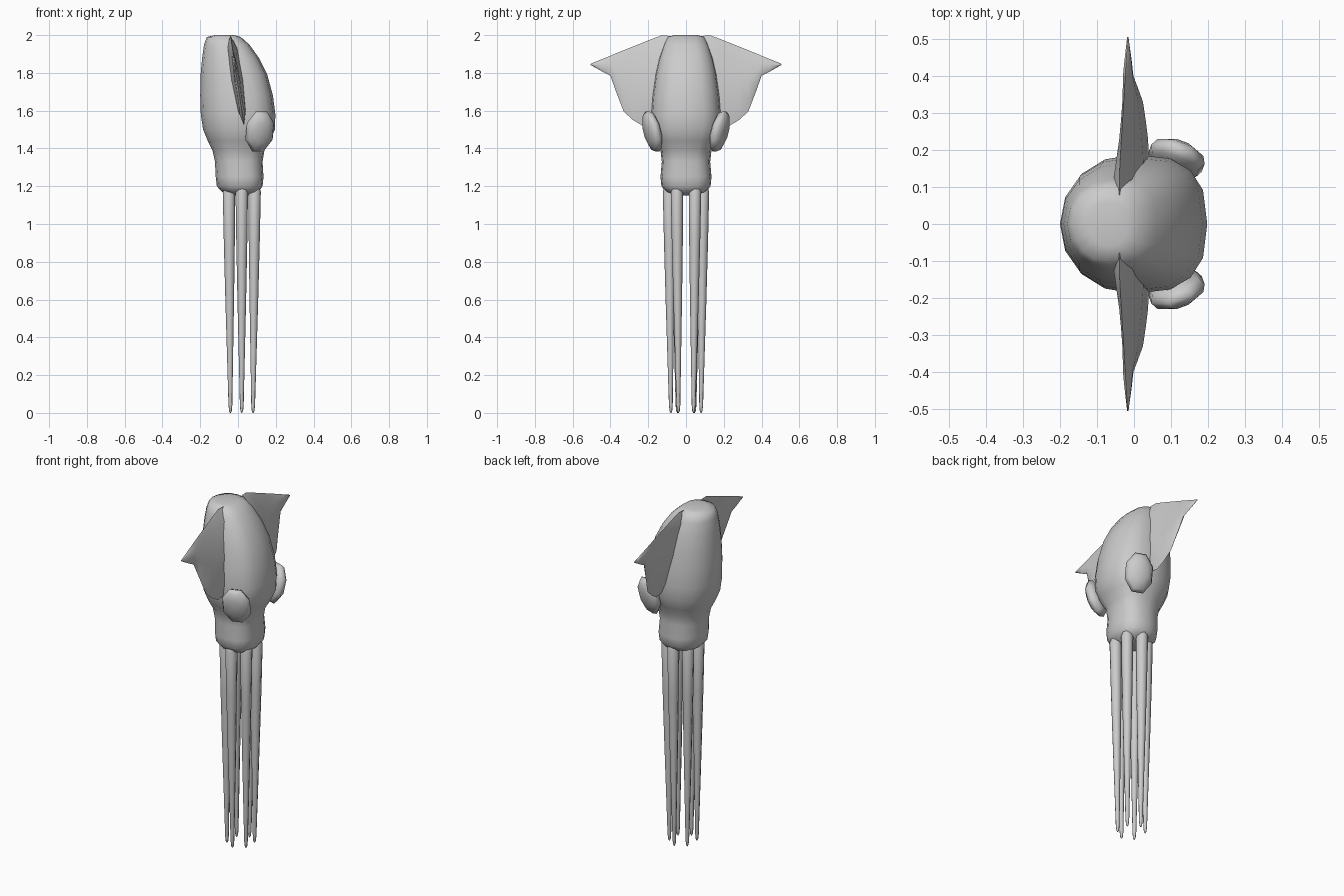
import bpy, bmesh, math
from mathutils import Vector, Matrix

if "Cube" in bpy.data.objects:
    bpy.data.objects.remove(bpy.data.objects["Cube"])

skin = bpy.data.materials.new("pale_grey")
skin.diffuse_color = (0.6, 0.6, 0.6, 1)
skin.use_nodes = True
skin.node_tree.nodes["Principled BSDF"].inputs["Base Color"].default_value = skin.diffuse_color


def finish(name, bm, angle=180):
    bmesh.ops.recalc_face_normals(bm, faces=bm.faces[:])
    mesh = bpy.data.meshes.new(name)
    bm.to_mesh(mesh)
    bm.free()
    mesh.materials.append(skin)
    obj = bpy.data.objects.new(name, mesh)
    bpy.context.collection.objects.link(obj)
    bpy.ops.object.select_all(action='DESELECT')
    obj.select_set(True)
    bpy.context.view_layer.objects.active = obj
    bpy.ops.object.shade_smooth_by_angle(angle=math.radians(angle))
    return obj


def loft(name, rings, angle=180):
    """Skin a list of equal-length point rings and cap both ends."""
    bm = bmesh.new()
    rows = [[bm.verts.new(p) for p in ring] for ring in rings]
    n = len(rows[0])
    for a, b in zip(rows, rows[1:]):
        for i in range(n):
            j = (i + 1) % n
            bm.faces.new((a[i], a[j], b[j], b[i]))
    for row in (rows[0], rows[-1]):
        bm.faces.new(row)
    return finish(name, bm, angle)


def power(v, e):
    return math.copysign(abs(v) ** e, v)


# Mantle and head: z, back x, belly x, half width
body_rows = [
    (2.00, -0.12, -0.02, 0.06), (1.99, -0.165, 0.015, 0.10),
    (1.95, -0.18, 0.06, 0.12), (1.88, -0.19, 0.11, 0.145),
    (1.79, -0.198, 0.155, 0.165), (1.68, -0.20, 0.185, 0.18),
    (1.58, -0.197, 0.198, 0.188), (1.50, -0.185, 0.195, 0.183),
    (1.44, -0.16, 0.17, 0.162), (1.39, -0.135, 0.14, 0.135),
    (1.33, -0.122, 0.13, 0.128), (1.25, -0.118, 0.135, 0.135),
    (1.20, -0.112, 0.13, 0.13), (1.17, -0.085, 0.11, 0.105),
    (1.15, -0.03, 0.06, 0.05),
]
rings = []
for z, back, belly, w in body_rows:
    c, h = (back + belly) / 2, (belly - back) / 2
    ring = []
    for i in range(16):
        t = math.tau * i / 16
        e = 0.75 if math.cos(t) > 0 else 0.95
        ring.append((c + h * power(math.cos(t), e),
                     w * power(math.sin(t), e), z))
    rings.append(ring)
loft("body", rings)

# Fin stations: y, top z, bottom z, half thickness
fin_rows = [
    (0.06, 1.995, 1.60, 0.040), (0.13, 1.998, 1.56, 0.034),
    (0.18, 1.98, 1.53, 0.028), (0.23, 1.96, 1.52, 0.022),
    (0.28, 1.94, 1.55, 0.018), (0.33, 1.92, 1.595, 0.015),
    (0.37, 1.904, 1.70, 0.013), (0.40, 1.891, 1.785, 0.012),
    (0.44, 1.875, 1.805, 0.009), (0.505, 1.848, 1.842, 0.002),
]
for side, label in ((1, "left"), (-1, "right")):
    rings = []
    for y, top, bottom, thick in fin_rows:
        ring = []
        for i in range(8):
            t = math.tau * i / 8
            z = (top + bottom) / 2 + (top - bottom) / 2 * math.cos(t)
            x = -0.04 + 0.15 * (2 - z) + thick * math.sin(t)
            ring.append((x, side * y, z))
        rings.append(ring)
    loft("fin_" + label, rings, 80)

# Eyes: flattened faceted spheres turned outward, forward and down
for side, label in ((1, "left"), (-1, "right")):
    n = Vector((0.33, side * 0.9, -0.25)).normalized()
    up = (Vector((0, 0, 1)) - n * n.z).normalized()
    across = up.cross(n)
    turn = Matrix((across, up, n)).transposed().to_4x4()
    bm = bmesh.new()
    bmesh.ops.create_uvsphere(
        bm, u_segments=8, v_segments=6, radius=1,
        matrix=Matrix.Translation((0.115, side * 0.178, 1.49)) @ turn
        @ Matrix.Diagonal((0.083, 0.118, 0.042, 1))
        @ Matrix.Rotation(math.pi / 8, 4, 'Z'))
    finish("eye_" + label, bm, 60)

# Six tapering tentacles, three on each side
for side, label in ((1, "left"), (-1, "right")):
    for place, x0, y0, x1, y1 in (("back", -0.048, 0.048, -0.04, 0.045),
                                  ("middle", 0.02, 0.09, 0.02, 0.08),
                                  ("belly", 0.088, 0.048, 0.08, 0.04)):
        rings = []
        for z, r in ((1.21, 0.020), (1.17, 0.033), (0.9, 0.029), (0.6, 0.023),
                     (0.3, 0.016), (0.04, 0.010), (0.01, 0.007), (0.0, 0.002)):
            k = 1 - z / 1.2
            cx, cy = x0 + (x1 - x0) * k, y0 + (y1 - y0) * k
            rings.append([(cx + r * math.cos(math.tau * i / 8),
                           side * cy + r * math.sin(math.tau * i / 8), z)
                          for i in range(8)])
        loft(f"tentacle_{place}_{label}", rings, 80)
